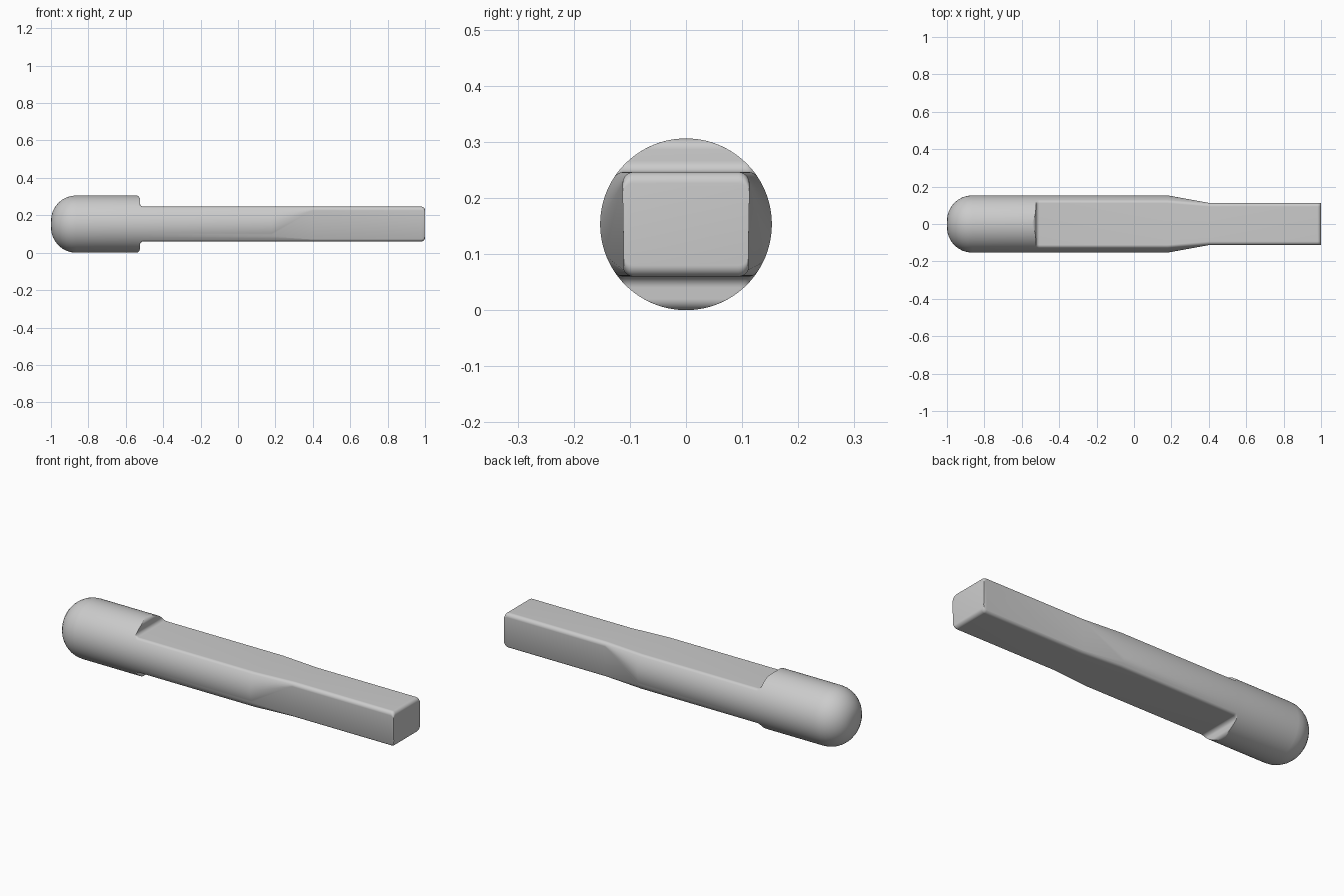
import bpy, bmesh
from math import sin, cos, pi, sqrt

if "Cube" in bpy.data.objects:
    bpy.data.objects.remove(bpy.data.objects["Cube"], do_unlink=True)

RADIUS = 0.153      # round stock
HALF_H = 0.093      # half thickness between the two flats
HALF_W = 0.113      # half width of the narrow shank
FILLET = 0.02
SPLIT = -0.45       # angle where the tapered cheek leaves the round side
STEPS = 48
QUARTER = [i * pi / 16 for i in range(9)]


def section(x, radius=RADIUS, w=RADIUS, h=RADIUS):
    """Circle clipped to a rectangle, with filleted corners."""
    r = min(FILLET, radius * 0.5)
    ri, wi, hi = radius - r, min(w, radius) - r, min(h, radius) - r
    half = []
    for i in range(STEPS + 1):
        a = -pi / 2 + pi * i / STEPS
        if w < RADIUS:
            a = max(a, 0) if a > SPLIT else min(a, 0)
            up = 1 if i * pi / STEPS - pi / 2 > SPLIT else -1
        else:
            up = 1 if a >= 0 else -1
        y, z = ri * cos(a), ri * abs(sin(a))
        if z > hi:
            y, z = sqrt(ri * ri - hi * hi), hi
        if y > wi:
            y, z = wi, min(sqrt(ri * ri - wi * wi), hi)
        half.append((y + r * cos(a), up * z + r * sin(a)))
    ring = half + [(-y, z) for y, z in reversed(half)]
    return [(x, y, z + RADIUS) for y, z in ring]


rings = []
# Domed grip end
dome = RADIUS - 0.018
for t in QUARTER:
    rings.append(section(-1 + dome - dome * cos(t), radius=0.018 + dome * sin(t)))
# Rounded shoulder stepping down to the flats, then a concave fillet
for t in QUARTER:
    rings.append(section(-0.545 + FILLET * sin(t), h=RADIUS - FILLET + FILLET * cos(t)))
for t in QUARTER:
    rings.append(section(-0.505 - FILLET * cos(t), h=HALF_H + FILLET - FILLET * sin(t)))
# Taper from the round sides to the narrow shank
rings.append(section(0.18, h=HALF_H))
rings.append(section(0.40, w=HALF_W, h=HALF_H))
# Shank with rounded top and bottom end edges
for t in QUARTER:
    rings.append(section(1 - FILLET + FILLET * sin(t), w=HALF_W,
                         h=HALF_H - FILLET + FILLET * cos(t)))

bm = bmesh.new()
loops = [[bm.verts.new(p) for p in ring] for ring in rings]
for a, b in zip(loops, loops[1:]):
    for i in range(len(a)):
        j = (i + 1) % len(a)
        bm.faces.new((a[i], a[j], b[j], b[i]))
bm.faces.new(loops[0])
bm.faces.new(loops[-1])
bmesh.ops.remove_doubles(bm, verts=bm.verts[:], dist=0.00005)
bmesh.ops.recalc_face_normals(bm, faces=bm.faces[:])

mesh = bpy.data.meshes.new("round_ended_pin")
bm.to_mesh(mesh)
bm.free()
pin = bpy.data.objects.new("round_ended_pin", mesh)
bpy.context.collection.objects.link(pin)

# Plain grey
grey = bpy.data.materials.new("plain_grey")
grey.use_nodes = True
grey.diffuse_color = (0.6, 0.6, 0.6, 1)
grey.node_tree.nodes["Principled BSDF"].inputs["Base Color"].default_value = (0.6, 0.6, 0.6, 1)
mesh.materials.append(grey)

bpy.ops.object.select_all(action="DESELECT")
pin.select_set(True)
bpy.context.view_layer.objects.active = pin
bpy.ops.object.shade_smooth_by_angle(angle=0.6)
